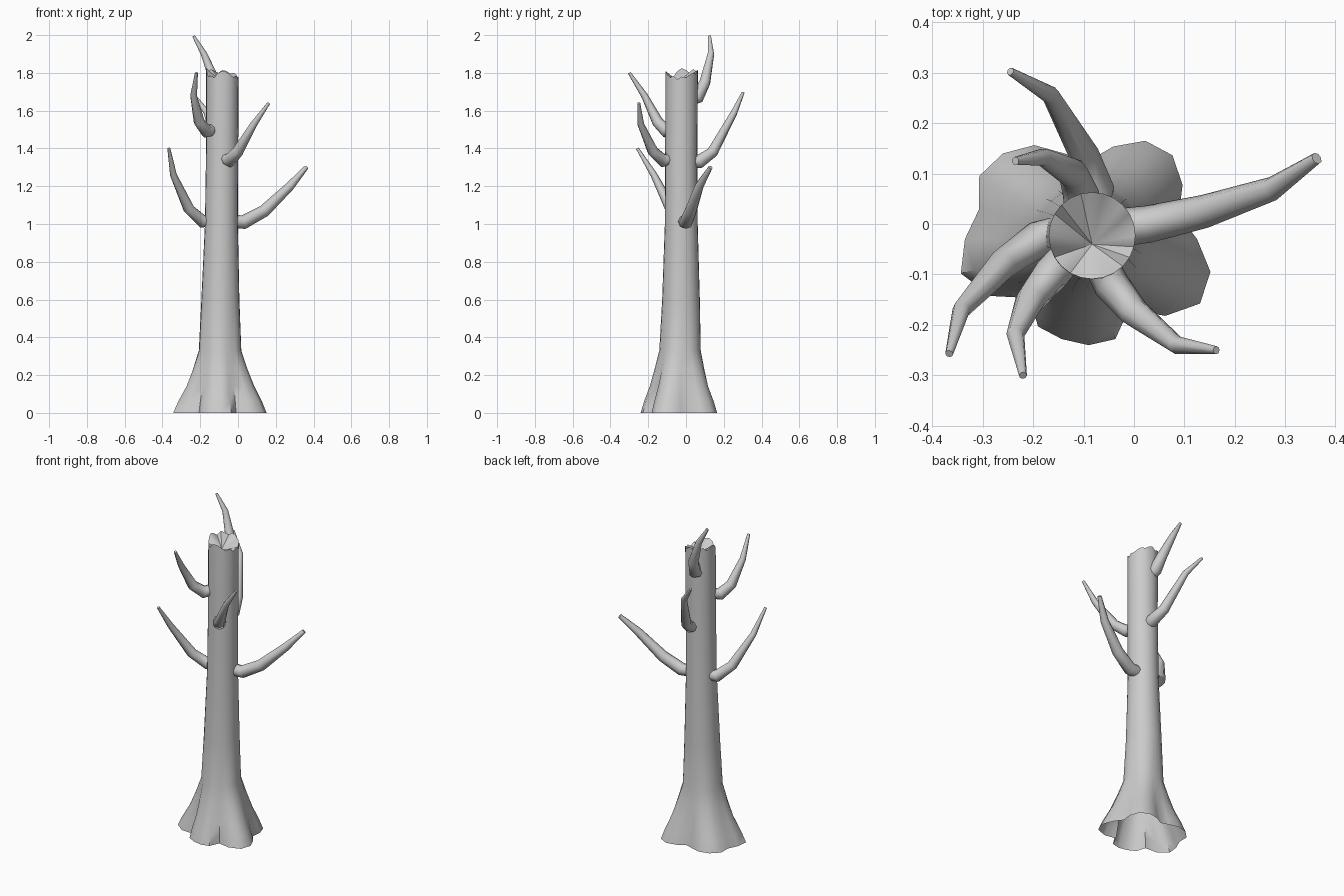
import bpy, bmesh, math
from mathutils import Vector

if "Cube" in bpy.data.objects:
    bpy.data.objects.remove(bpy.data.objects["Cube"])


def finish(name, bm):
    mesh = bpy.data.meshes.new(name)
    bm.to_mesh(mesh)
    bm.free()
    obj = bpy.data.objects.new(name, mesh)
    bpy.context.collection.objects.link(obj)
    bpy.ops.object.select_all(action='DESELECT')
    obj.select_set(True)
    bpy.context.view_layer.objects.active = obj
    bpy.ops.object.shade_smooth_by_angle(angle=math.radians(50))
    return obj


def bridge(bm, rings):
    for a, b in zip(rings, rings[1:]):
        n = len(a)
        for i in range(n):
            j = (i + 1) % n
            bm.faces.new((a[i], a[j], b[j], b[i]))


# Trunk: lobed root outline (radius every 15 degrees) blending to a round column
ROOT = [.215, .185, .215, .235, .225, .19, .155, .175, .215, .24, .25, .225,
        .245, .262, .225, .165, .20, .205, .21, .205, .16, .215, .255, .25]
# z, centre x, centre y, radius, root influence
LEVELS = [(0, -.09, -.03, .11, 1), (.06, -.09, -.03, .11, .82),
          (.14, -.09, -.03, .11, .52), (.23, -.092, -.03, .11, .27),
          (.33, -.094, -.03, .105, .06), (.6, -.093, -.026, .098, .02),
          (1.0, -.088, -.025, .087, 0), (1.4, -.084, -.025, .085, 0)]
# Broken rim heights around the top
RIM = [1.78, 1.775, 1.79, 1.80, 1.795, 1.81, 1.815, 1.80, 1.81, 1.82, 1.80, 1.815,
       1.825, 1.81, 1.78, 1.785, 1.775, 1.80, 1.81, 1.805, 1.79, 1.775, 1.785, 1.765]
bm = bmesh.new()
N = len(ROOT)
rings = []
for z, cx, cy, r, f in LEVELS + [(None, -.083, -.023, .086, 0)]:
    ring = []
    for i in range(N):
        a = math.tau * i / N
        rad = r * (1 - f) + ROOT[i] * f
        ring.append(bm.verts.new((cx + rad * math.cos(a), cy + rad * math.sin(a),
                                  RIM[i] if z is None else z)))
    rings.append(ring)
bridge(bm, rings)
# Sunken broken top
centre = bm.verts.new((-.083, -.04, 1.755))
top = rings[-1]
for i in range(N):
    bm.faces.new((top[i], top[(i + 1) % N], centre))
finish("trunk", bm)


# Branches: tapered eight-sided tubes, each along a short bent path
def branch(name, path, radii=(.033, .036, .03, .018, .008), sides=8):
    pts = [Vector(p) for p in path]
    bm = bmesh.new()
    rings = []
    u = None
    for k, p in enumerate(pts):
        t = (pts[min(k + 1, len(pts) - 1)] - pts[max(k - 1, 0)]).normalized()
        u = t.orthogonal() if u is None else u
        u = (u - t * u.dot(t)).normalized()
        v = t.cross(u)
        rings.append([bm.verts.new(p + radii[k] * (math.cos(a) * u + math.sin(a) * v))
                      for a in (math.tau * i / sides for i in range(sides))])
    bridge(bm, rings)
    bm.faces.new(rings[-1])
    bm.faces.new(rings[0][::-1])
    finish(name, bm)


branch("right_branch", [(-.05, -.01, 1.015), (.03, 0, 1.01), (.14, .025, 1.07),
                        (.275, .07, 1.2), (.362, .13, 1.30)], (.038, .037, .033, .024, .012))
branch("left_branch", [(-.12, -.01, 1.02), (-.19, -.03, 1.015), (-.26, -.08, 1.08),
                       (-.342, -.17, 1.26), (-.366, -.257, 1.40)])
branch("front_right_branch", [(-.07, -.07, 1.35), (-.045, -.12, 1.335), (0, -.175, 1.385),
                              (.085, -.24, 1.53), (.163, -.25, 1.64)])
branch("front_left_branch", [(-.13, -.06, 1.50), (-.165, -.1, 1.49), (-.205, -.15, 1.54),
                             (-.235, -.22, 1.68), (-.22, -.3, 1.80)])
branch("back_branch", [(-.085, .02, 1.33), (-.075, .07, 1.33), (-.1, .14, 1.38),
                       (-.165, .255, 1.59), (-.245, .302, 1.695)])
branch("top_branch", [(-.105, .02, 1.66), (-.105, .06, 1.67), (-.12, .1, 1.75),
                      (-.18, .132, 1.9), (-.235, .125, 1.995)])
